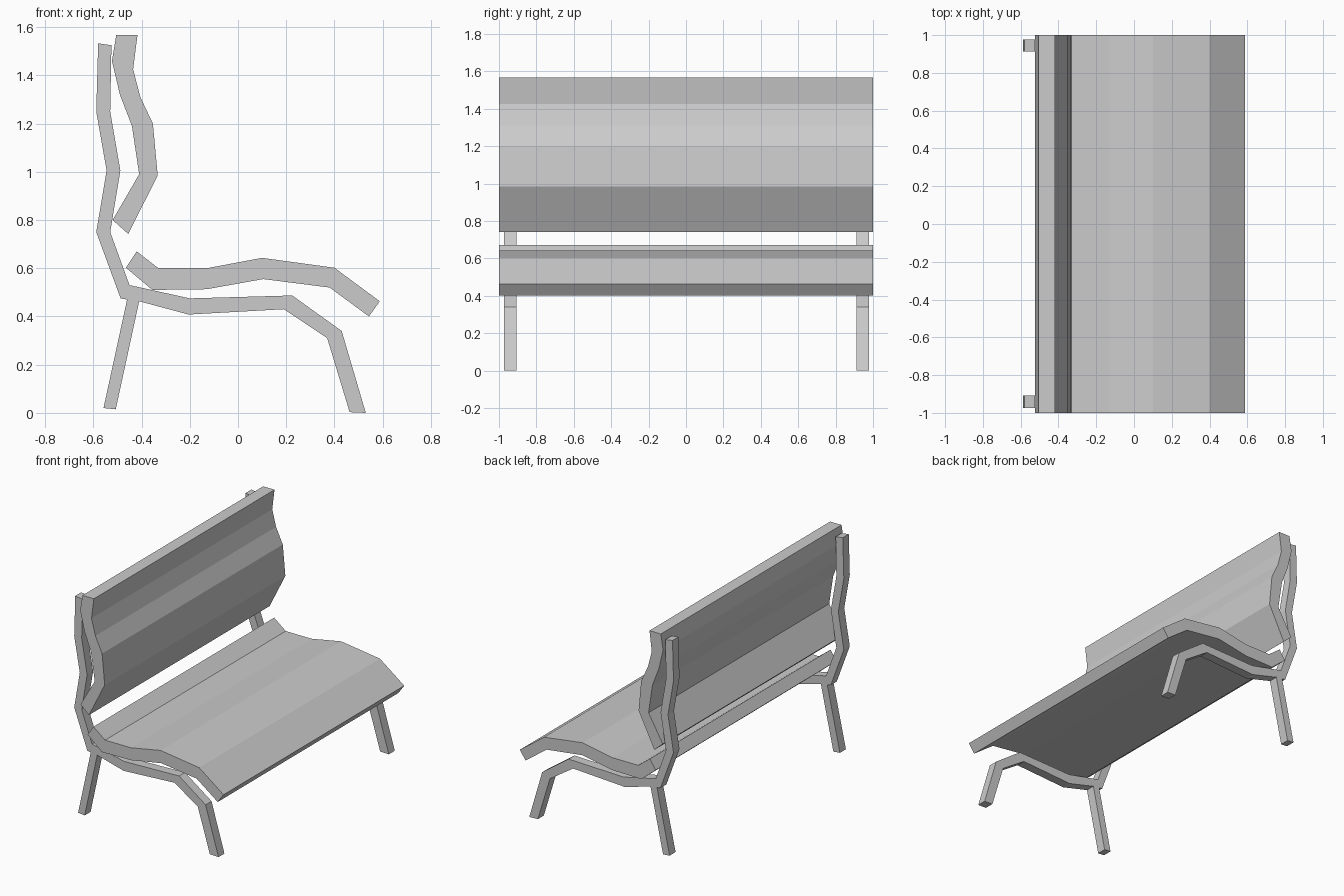
import bpy, bmesh


def extrude_profile(name, outline, y0, y1):
    """Extrude a closed x-z outline from y0 to y1."""
    bm = bmesh.new()
    face = bm.faces.new([bm.verts.new((x, y0, z)) for x, z in outline])
    ext = bmesh.ops.extrude_face_region(bm, geom=[face])
    moved = [g for g in ext["geom"] if isinstance(g, bmesh.types.BMVert)]
    bmesh.ops.translate(bm, verts=moved, vec=(0, y1 - y0, 0))
    bmesh.ops.recalc_face_normals(bm, faces=bm.faces)
    me = bpy.data.meshes.new(name)
    bm.to_mesh(me)
    bm.free()
    ob = bpy.data.objects.new(name, me)
    bpy.context.collection.objects.link(ob)
    return ob


# Wavy seat board: upper edge back to front, then lower edge returning
seat = [(-0.42, 0.67), (-0.33, 0.60), (-0.13, 0.60), (0.10, 0.643), (0.40, 0.602), (0.588, 0.463),
        (0.543, 0.40), (0.38, 0.52), (0.105, 0.555), (-0.13, 0.513), (-0.355, 0.51), (-0.465, 0.602)]
extrude_profile("seat", seat, -1, 1)

# Wavy backrest board: rear edge downward, then front edge upward
backrest = [(-0.505, 1.567), (-0.523, 1.46), (-0.49, 1.32), (-0.44, 1.19), (-0.41, 0.99), (-0.52, 0.80),
            (-0.455, 0.742), (-0.333, 0.985), (-0.353, 1.20), (-0.405, 1.31), (-0.435, 1.425), (-0.417, 1.567)]
extrude_profile("backrest", backrest, -1, 1)

# End frame: back upright, rear leg, front leg and seat rail in one outline
frame = [(-0.58, 1.533), (-0.588, 1.25), (-0.545, 1.005), (-0.588, 0.75), (-0.487, 0.475), (-0.46, 0.47),
         (-0.558, 0.02), (-0.507, 0.015), (-0.41, 0.463),
         (-0.205, 0.408), (0.19, 0.43), (0.37, 0.31), (0.463, 0.003), (0.53, 0.0),
         (0.43, 0.34), (0.225, 0.487), (-0.20, 0.475), (-0.45, 0.53),
         (-0.53, 0.75), (-0.488, 1.005), (-0.53, 1.25), (-0.525, 1.525)]
for side, y in (("near", -0.94), ("far", 0.945)):
    extrude_profile(side + "_frame", frame, y - 0.033, y + 0.033)
